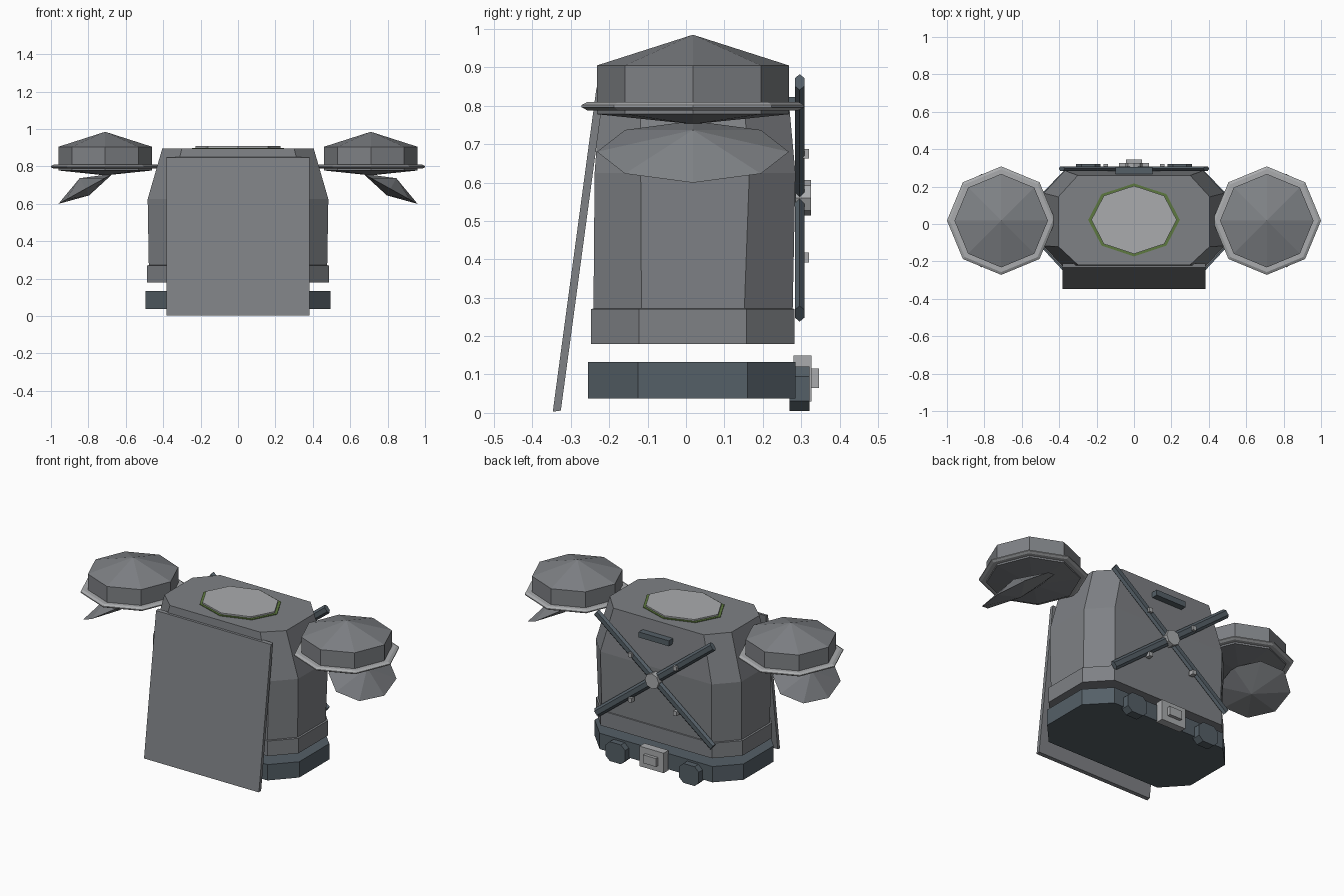
import bpy, bmesh
from math import cos, sin, pi, radians
from mathutils import Matrix, Vector

cube = bpy.data.objects.get("Cube")
if cube:
    bpy.data.objects.remove(cube, do_unlink=True)


def material(name, r, g, b):
    m = bpy.data.materials.new(name)
    m.use_nodes = True
    m.diffuse_color = (r, g, b, 1)
    bsdf = next(n for n in m.node_tree.nodes if n.type == 'BSDF_PRINCIPLED')
    bsdf.inputs["Base Color"].default_value = (r, g, b, 1)
    return m


GREY = material("hull_grey", 0.21, 0.22, 0.235)
LIGHT = material("light_grey", 0.40, 0.41, 0.42)
BLUE = material("dark_blue_grey", 0.09, 0.115, 0.135)
GREEN = material("olive_green", 0.11, 0.19, 0.05)


def loft(name, mat, rings, matrix=Matrix()):
    """Skin equal-length rings; a one-point ring makes an apex."""
    bm = bmesh.new()
    rows = [[bm.verts.new(matrix @ Vector(p)) for p in ring] for ring in rings]
    for a, b in zip(rows, rows[1:]):
        n = max(len(a), len(b))
        for i in range(n):
            j = (i + 1) % n
            if len(a) == 1:
                bm.faces.new((a[0], b[i], b[j]))
            elif len(b) == 1:
                bm.faces.new((a[i], a[j], b[0]))
            else:
                bm.faces.new((a[i], a[j], b[j], b[i]))
    for row in (rows[0], rows[-1]):
        if len(row) > 2:
            bm.faces.new(row)
    bmesh.ops.recalc_face_normals(bm, faces=bm.faces)
    me = bpy.data.meshes.new(name)
    bm.to_mesh(me)
    bm.free()
    me.materials.append(mat)
    ob = bpy.data.objects.new(name, me)
    bpy.context.collection.objects.link(ob)
    return ob


def oval(rx, ry, z, n=8):
    return [(rx * cos(2 * pi * i / n), ry * sin(2 * pi * i / n), z) for i in range(n)]


def chamfered(z, hx, fx, y0, s0, s1, y1):
    """Rectangle with cut corners: fx is the end flat, s0..s1 the side flat."""
    return [(fx, y0, z), (hx, s0, z), (hx, s1, z), (fx, y1, z),
            (-fx, y1, z), (-hx, s1, z), (-hx, s0, z), (-fx, y0, z)]


def box(name, mat, x, y, z, matrix=Matrix()):
    return loft(name, mat, [[(x[0], y[0], h), (x[1], y[0], h),
                             (x[1], y[1], h), (x[0], y[1], h)] for h in z], matrix)


# Base tray and main hull
loft("base", BLUE, [chamfered(z, 0.495, 0.375, -0.255, -0.125, 0.16, 0.285)
                    for z in (0.038, 0.133)])
loft("hull", GREY, [
    chamfered(0.18, 0.487, 0.37, -0.247, -0.122, 0.157, 0.282),
    chamfered(0.27, 0.487, 0.37, -0.247, -0.122, 0.157, 0.282),
    chamfered(0.272, 0.477, 0.365, -0.241, -0.116, 0.152, 0.278),
    chamfered(0.625, 0.483, 0.37, -0.238, -0.118, 0.165, 0.285),
    chamfered(0.895, 0.405, 0.30, -0.218, -0.12, 0.145, 0.26)])

# Top hatch on its coloured seal
at_hatch = Matrix.Translation((0, 0.022, 0))
loft("hatch_seal", GREEN, [oval(0.245, 0.195, z) for z in (0.89, 0.899)], at_hatch)
loft("hatch", LIGHT, [oval(0.228, 0.182, z) for z in (0.89, 0.908)], at_hatch)

# Leaning front panel
loft("front_panel", GREY, [
    [(-0.382, y0, z0), (0.382, y0, z0), (0.382, y0 + 0.021, z1), (-0.382, y0 + 0.021, z1)]
    for y0, z0, z1 in ((-0.347, 0.003, 0.006), (-0.233, 0.848, 0.851))])

# Side pods, each with a rim and a tilted vane below
for side, sx in (("left", 1), ("right", -1)):
    at_pod = Matrix.Translation((0.71 * sx, 0.018, 0))
    loft(side + "_pod", GREY, [[(0, 0, 0.752)], oval(0.25, 0.25, 0.778),
                               oval(0.25, 0.25, 0.905), [(0, 0, 0.985)]], at_pod)
    loft(side + "_pod_rim", LIGHT, [oval(0.275, 0.275, 0.788), oval(0.29, 0.29, 0.796),
                                    oval(0.29, 0.29, 0.802), oval(0.275, 0.275, 0.81)], at_pod)
    at_vane = (Matrix.Translation((0.815 * sx, 0.018, 0.68))
               @ Matrix.Rotation(radians(29) * sx, 4, 'Y'))
    loft(side + "_vane", GREY, [[(0, 0, -0.04)], oval(0.166, 0.25, 0), [(0, 0, 0.065)]], at_vane)

# Crossed bars on the back
for side, sx in (("left", 1), ("right", -1)):
    at_bar = (Matrix.Translation((0, 0.296, 0.56))
              @ Matrix.Rotation(radians(-38) * sx, 4, 'Y')
              @ Matrix.Rotation(pi / 2, 4, 'Y'))
    loft(side + "_cross_bar", BLUE, [oval(0.026, 0.0145, z, 6) for z in (-0.49, 0.49)], at_bar)

# Hub and pegs, built along y
back = Matrix.Rotation(-pi / 2, 4, 'X')
loft("cross_hub", LIGHT, [oval(0.046, 0.046, z) for z in (0.285, 0.325)],
     Matrix.Translation((0, 0, 0.56)) @ back)
for side, sx in (("left", 1), ("right", -1)):
    for level, z in (("lower", 0.405), ("upper", 0.675)):
        cx = 0.15 * sx
        box(side + "_" + level + "_peg", LIGHT, (cx - 0.012, cx + 0.012),
            (0.29, 0.321), (z - 0.013, z + 0.013))

# Back handle
box("back_handle", BLUE, (-0.1, 0.1), (0.262, 0.306), (0.79, 0.823))

# Rear base fittings: two cut-corner blocks and a stepped latch
for side, sx in (("left", 1), ("right", -1)):
    loft(side + "_rear_block", BLUE,
         [chamfered(y, 0.065, 0.037, -0.058, -0.032, 0.032, 0.058) for y in (0.27, 0.322)],
         Matrix.Translation((0.245 * sx, 0, 0.063)) @ back)
box("latch_plate", LIGHT, (-0.08, 0.08), (0.28, 0.327), (0.03, 0.15))
box("latch_button", LIGHT, (-0.042, 0.042), (0.32, 0.346), (0.065, 0.115))
